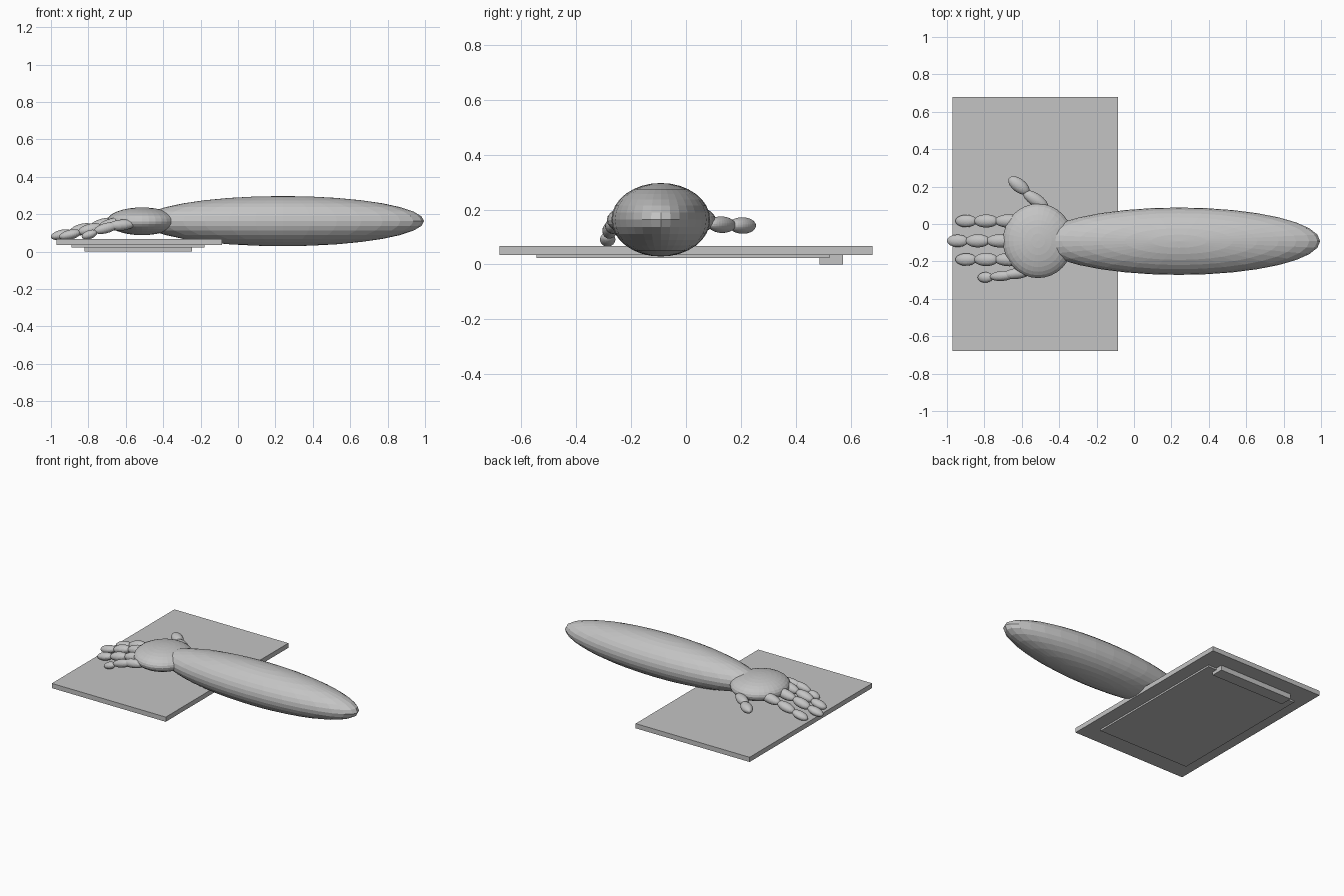
import bpy
from mathutils import Vector, Matrix

if "Cube" in bpy.data.objects:
    bpy.data.objects.remove(bpy.data.objects["Cube"])

grey = bpy.data.materials.new("plain grey")
grey.diffuse_color = (0.55, 0.55, 0.55, 1)
grey.use_nodes = True
grey.node_tree.nodes["Principled BSDF"].inputs["Base Color"].default_value = grey.diffuse_color


def finish(name):
    ob = bpy.context.object
    ob.name = name
    ob.data.materials.append(grey)
    return ob


def box(name, lo, hi):
    lo, hi = Vector(lo), Vector(hi)
    bpy.ops.mesh.primitive_cube_add(size=1, location=(lo + hi) / 2)
    ob = finish(name)
    ob.data.transform(Matrix.Diagonal((*(hi - lo), 1)))


def ellipsoid(name, centre, radii, direction=(1, 0, 0)):
    """Faceted ball stretched along its local x axis, which points along direction."""
    bpy.ops.mesh.primitive_uv_sphere_add(segments=32, ring_count=16, radius=1)
    ob = finish(name)
    x = Vector(direction).normalized()
    y = Vector((0, 0, 1)).cross(x).normalized()
    rot = Matrix((x, y, x.cross(y))).transposed().to_4x4()
    ob.data.transform(Matrix.Translation(centre) @ rot @ Matrix.Diagonal((*radii, 1)))


def phalanx(name, a, b, width, height):
    a, b = Vector(a), Vector(b)
    ellipsoid(name, (a + b) / 2, ((b - a).length / 2, width, height), a - b)


# Tablet: slab, recessed base plate and rear foot bar
box("slab", (-0.97, -0.68, 0.035), (-0.085, 0.68, 0.068))
box("base_plate", (-0.89, -0.545, 0.023), (-0.18, 0.523, 0.036))
box("foot_bar", (-0.82, 0.487, 0.0), (-0.245, 0.573, 0.035))

# Forearm and palm
ellipsoid("forearm", (0.24, -0.092, 0.163), (0.755, 0.18, 0.134))
ellipsoid("palm", (-0.513, -0.09, 0.162), (0.188, 0.199, 0.074))

# Three long fingers, each with three segments drooping towards the tip
for name, y, dx in (("index", 0.016, 0.045), ("middle", -0.09, 0.0), ("ring", -0.19, 0.045)):
    phalanx(name + "_base", (-0.63 + dx, y, 0.162), (-0.79 + dx, y, 0.132), 0.036, 0.032)
    phalanx(name + "_mid", (-0.77 + dx, y, 0.135), (-0.90 + dx, y, 0.102), 0.035, 0.030)
    phalanx(name + "_tip", (-0.885 + dx, y, 0.104), (-1.0 + dx, y, 0.077), 0.033, 0.026)

# Little finger
phalanx("little_base", (-0.55, -0.255, 0.148), (-0.70, -0.274, 0.135), 0.029, 0.029)
phalanx("little_mid", (-0.64, -0.272, 0.143), (-0.77, -0.283, 0.108), 0.027, 0.027)
phalanx("little_tip", (-0.753, -0.284, 0.105), (-0.835, -0.287, 0.077), 0.028, 0.023)

# Thumb
phalanx("thumb_base", (-0.462, 0.088, 0.147), (-0.592, 0.172, 0.143), 0.034, 0.030)
phalanx("thumb_tip", (-0.563, 0.166, 0.143), (-0.668, 0.246, 0.141), 0.036, 0.030)
